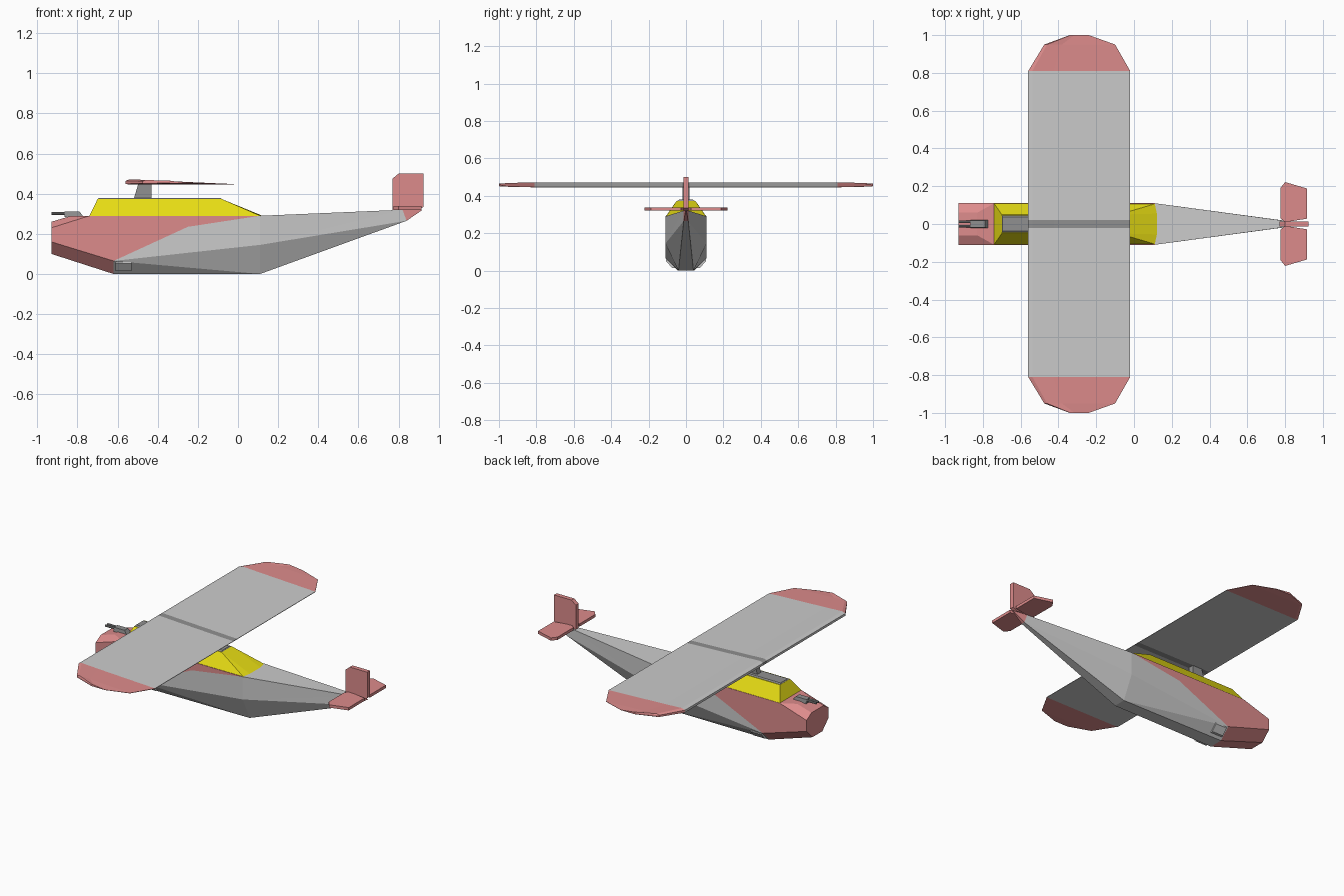
import bpy, bmesh, math
from mathutils import Vector

cube = bpy.data.objects.get("Cube")
if cube:
    bpy.data.objects.remove(cube)


def material(name, rgb):
    m = bpy.data.materials.new(name)
    m.use_nodes = True
    m.diffuse_color = (*rgb, 1)
    m.node_tree.nodes["Principled BSDF"].inputs["Base Color"].default_value = (*rgb, 1)
    return m


GREY = material("light grey", (0.6, 0.6, 0.6))
PINK = material("dusty red", (0.72, 0.26, 0.26))
YELLOW = material("yellow", (0.8, 0.72, 0.007))
DARK = material("mid grey", (0.28, 0.28, 0.28))


def finish(name, bm, *mats):
    bmesh.ops.recalc_face_normals(bm, faces=bm.faces)
    me = bpy.data.meshes.new(name)
    bm.to_mesh(me)
    bm.free()
    for m in mats:
        me.materials.append(m)
    ob = bpy.data.objects.new(name, me)
    bpy.context.collection.objects.link(ob)
    return ob


def loft(name, rings, mats, rule=None):
    """Skin a row of equal rings and close both ends."""
    bm = bmesh.new()
    rows = [[bm.verts.new(p) for p in ring] for ring in rings]
    n = len(rows[0])
    for a, b in zip(rows, rows[1:]):
        for i in range(n):
            j = (i + 1) % n
            bm.faces.new((a[i], a[j], b[j], b[i]))
    bm.faces.new(rows[0])
    bm.faces.new(rows[-1])
    if rule:
        for f in bm.faces:
            f.material_index = rule(f.calc_center_median())
    return finish(name, bm, *mats)


def rect(x0, x1, w, z):
    return [(x0, -w, z), (x1, -w, z), (x1, w, z), (x0, w, z)]


def mirrored(name, points, sides, bands, caps, mats):
    """Faces on one side are repeated on the other; bands join the two sides."""
    bm = bmesh.new()
    L = {k: bm.verts.new(p) for k, p in points.items()}
    R = {k: bm.verts.new((p[0], -p[1], p[2])) for k, p in points.items()}
    for keys, m in sides:
        for side in (L, R):
            bm.faces.new([side[k] for k in keys.split()]).material_index = m
    for keys, m in bands:
        keys = keys.split()
        for a, b in zip(keys, keys[1:]):
            bm.faces.new((L[a], L[b], R[b], R[a])).material_index = m
    for keys, m in caps:
        keys = keys.split()
        loop = [L[k] for k in keys] + [R[k] for k in reversed(keys)]
        bm.faces.new(loop).material_index = m
    bmesh.ops.remove_doubles(bm, verts=bm.verts, dist=0.0005)
    return finish(name, bm, *mats)


# Hull: nose, step, rear shoulder and tail points
hull = {
    "nose_low": (-0.93, 0.05, 0.10), "nose_chine": (-0.93, 0.11, 0.16),
    "nose_side": (-0.93, 0.11, 0.23), "nose_top": (-0.93, 0.06, 0.26),
    "deck_in": (-0.83, 0.06, 0.29), "deck_out": (-0.74, 0.11, 0.29),
    "step_low": (-0.62, 0.045, 0), "step_chine": (-0.62, 0.11, 0.065),
    "paint": (-0.25, 0.11, 0.235),
    "aft_low": (0.11, 0.04, 0), "aft_mid": (0.11, 0.11, 0.145), "aft_top": (0.11, 0.11, 0.29),
    "tail_low": (0.84, 0.012, 0.265), "tail_top": (0.82, 0.014, 0.32),
    "tip": (0.92, 0.002, 0.32),
}
mirrored("hull", hull,
         [("nose_chine step_chine paint aft_top deck_out nose_side", 1),
          ("nose_low step_low step_chine nose_chine", 1),
          ("nose_side deck_out deck_in nose_top", 1),
          ("step_chine aft_mid aft_top paint", 0),
          ("step_chine aft_low aft_mid", 0),
          ("step_chine step_low aft_low", 0),
          ("aft_mid tail_top aft_top", 0),
          ("aft_mid tail_low tail_top", 0),
          ("aft_mid aft_low tail_low", 0),
          ("tail_low tip tail_top", 1)],
         [("nose_low step_low", 1), ("step_low aft_low tail_low", 0),
          ("tail_low tip tail_top", 1), ("tail_top aft_top", 0),
          ("aft_top deck_out deck_in nose_top", 1)],
         [("nose_low nose_chine nose_side nose_top", 1)],
         (GREY, PINK))

# Cabin with a bulged rear slope
cabin = {
    "front_low": (-0.74, 0.108, 0.29), "front_top": (-0.70, 0.05, 0.373),
    "rear_top": (-0.08, 0.05, 0.373), "rear_low": (0.115, 0.108, 0.288),
    "rear_curve": (0.127, 0.055, 0.288),
}
mirrored("cabin", cabin,
         [("front_low rear_low rear_top front_top", 0), ("rear_top rear_low rear_curve", 0)],
         [("front_low front_top rear_top rear_curve", 0)],
         [("front_low rear_low rear_curve", 0)], (YELLOW,))
loft("roof_panel", [rect(-0.70, -0.08, 0.047, 0.372), rect(-0.695, -0.085, 0.037, 0.379)], [DARK])

# Wing pylon
loft("wing_pylon", [rect(-0.52, -0.43, 0.018, 0.372), rect(-0.495, -0.43, 0.018, 0.455)], [DARK])

# Wing: aerofoil sections across the span, tips and centre strip coloured by span
foil = [(0, 0.449), (0, 0.464), (0.04, 0.472), (0.25, 0.466), (1, 0.448), (1, 0.445), (0.04, 0.445)]
half = [(0.02, -0.56, -0.02, 1), (0.81, -0.56, -0.02, 1),
        (0.95, -0.475, -0.10, 0.75), (1.0, -0.34, -0.24, 0.5)]
span = [(-y, a, b, s) for y, a, b, s in reversed(half)] + half
rings = [[(a + t * (b - a), y, 0.457 + (z - 0.457) * s) for t, z in foil] for y, a, b, s in span]
loft("wing", rings, [GREY, PINK, DARK],
     lambda c: 1 if abs(c.y) > 0.81 else 2 if abs(c.y) < 0.02 else 0)

# Tail fin and tailplanes
fin = [(0.77, 0.32), (0.77, 0.475), (0.80, 0.5), (0.925, 0.5), (0.925, 0.335), (0.90, 0.32)]
loft("tail_fin", [[(x, y, z) for x, z in fin] for y in (-0.014, 0.014)], [PINK])
plane = [(0.80, 0.01), (0.775, 0.03), (0.775, 0.19), (0.80, 0.222), (0.915, 0.188), (0.915, 0.028)]
for side, s in (("left", -1), ("right", 1)):
    loft(side + "_tailplane", [[(x, s * y, z) for x, y in plane] for z in (0.32, 0.338)], [PINK])

# Nose gun: wedge mount and twin barrels
loft("gun_mount", [rect(-0.865, -0.77, 0.022, 0.285), rect(-0.865, -0.79, 0.018, 0.311)], [DARK])
for side, s in (("left", -1), ("right", 1)):
    ring = [(s * 0.011 + 0.007 * math.cos(k * math.pi / 4), 0.302 + 0.007 * math.sin(k * math.pi / 4))
            for k in range(8)]
    loft(side + "_gun_barrel", [[(x, y, z) for y, z in ring] for x in (-0.93, -0.86)], [DARK])

# Small fairings on the lower chines
fairing = [(0.05, 0.015), (0.075, 0.015), (0.108, 0.052), (0.108, 0.06), (0.08, 0.06)]
for side, s in (("left", -1), ("right", 1)):
    loft(side + "_chine_fairing", [[(x, s * y, z) for y, z in fairing] for x in (-0.61, -0.53)], [GREY])
